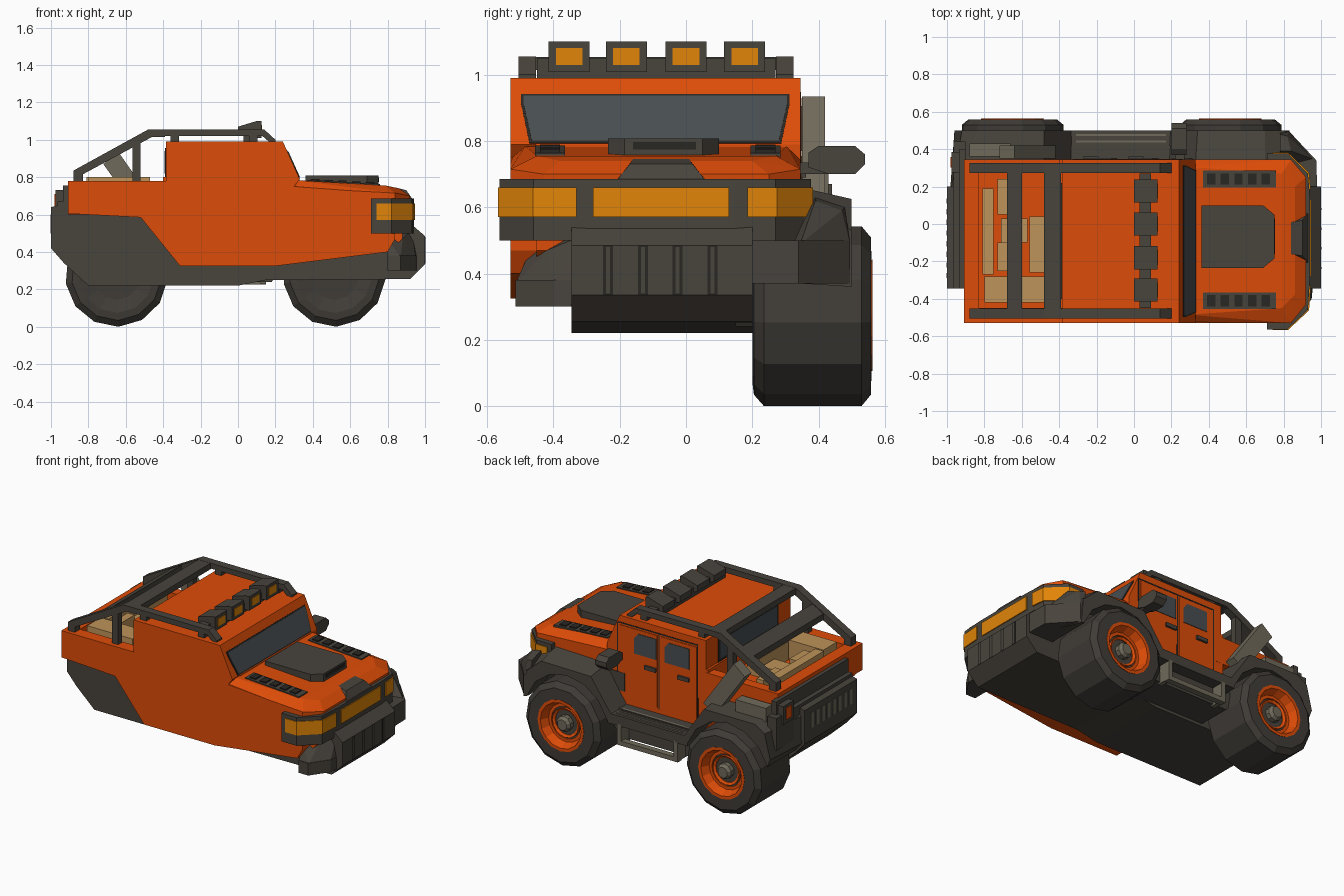
import bpy, bmesh, math


def mat(name, r, g, b):
    m = bpy.data.materials.new(name)
    lin = [((c / 255 + 0.055) / 1.055) ** 2.4 for c in (r, g, b)]
    m.diffuse_color = (*lin, 1)
    return m


ORANGE = mat("orange paint", 222, 76, 8)
DARK = mat("dark plastic", 72, 67, 60)
TYRE = mat("tyre rubber", 64, 60, 55)
OLIVE = mat("olive metal", 112, 106, 91)
AMBER = mat("amber lamp", 225, 133, 8)
TAN = mat("tan cargo", 190, 148, 90)
GLASS = mat("slate glass", 72, 78, 81)
BLACK = mat("black gap", 42, 39, 35)


def finish(name, bm, m):
    bmesh.ops.recalc_face_normals(bm, faces=bm.faces)
    me = bpy.data.meshes.new(name)
    bm.to_mesh(me)
    bm.free()
    me.materials.append(m)
    ob = bpy.data.objects.new(name, me)
    bpy.context.collection.objects.link(ob)
    return ob


def hull(name, m, pts):
    bm = bmesh.new()
    for p in pts:
        bm.verts.new(p)
    bmesh.ops.convex_hull(bm, input=bm.verts)
    bmesh.ops.dissolve_limit(bm, angle_limit=0.01, verts=bm.verts, edges=bm.edges)
    return finish(name, bm, m)


def box(name, m, x0, x1, y0, y1, z0, z1):
    return hull(name, m, [(x, y, z) for x in (x0, x1) for y in (y0, y1) for z in (z0, z1)])


def plan(name, m, pts, z0, z1):
    return hull(name, m, [(x, y, z) for x, y in pts for z in (z0, z1)])


def prism(name, m, pts, y0, y1, outer=None):
    """Side profile (x, z) extruded along y; outer is an optional far-end profile."""
    bm = bmesh.new()
    a = [bm.verts.new((x, y0, z)) for x, z in pts]
    b = [bm.verts.new((x, y1, z)) for x, z in (outer or pts)]
    bm.faces.new(a)
    bm.faces.new(b)
    for i in range(len(a)):
        j = (i + 1) % len(a)
        bm.faces.new((a[i], a[j], b[j], b[i]))
    return finish(name, bm, m)


def lathe(name, m, prof, cx, cz, n, turn=0.0):
    """Closed (radius, y) outline spun round a crosswise axle."""
    bm = bmesh.new()
    rings = []
    for i in range(n):
        a = 2 * math.pi * (i + turn) / n - math.pi / 2
        rings.append([bm.verts.new((cx + r * math.cos(a), y, cz + r * math.sin(a))) for r, y in prof])
    for i in range(n):
        p, q = rings[i], rings[(i + 1) % n]
        for k in range(len(prof)):
            l = (k + 1) % len(prof)
            bm.faces.new((p[k], p[l], q[l], q[k]))
    bmesh.ops.remove_doubles(bm, verts=bm.verts, dist=1e-5)
    return finish(name, bm, m)


# Body shell: flat side, lower body, cab
side = [(-.91, .78), (-.91, .605), (-.52, .585), (-.31, .325), (.2, .325), (.8, .4), (.84, .47),
        (.84, .71), (.3, .75), (.33, .79), (.24, .99), (-.385, .99), (-.385, .78)]
prism("flat_side_panel", ORANGE, side, -.53, -.45)
low = [(-.91, .66), (-.91, .605), (-.52, .585), (-.31, .325), (.2, .325), (.8, .4), (.88, .47), (.88, .66)]
prism("lower_body", ORANGE, low, -.451, .15)
cab = [(-.385, .6), (-.385, .99), (.24, .99), (.33, .79), (.33, .6)]
prism("cab", ORANGE, cab, -.452, .345)
box("door_block", ORANGE, -.4, .26, .1, .344, .4, .8)

# Truck bed walls and floor
box("bed_side", ORANGE, -.91, -.38, .28, .345, .6, .78)
box("bed_tail", ORANGE, -.91, -.83, -.451, .29, .6, .78)
box("bed_floor", ORANGE, -.85, -.38, -.46, .29, .6, .68)
for x0, x1, y0, y1, z1 in [(-.81, -.75, -.27, .19, .80), (-.73, -.68, .05, .24, .78), (-.73, -.68, -.25, -.1, .78),
                           (-.80, -.47, -.42, -.28, .80), (-.56, -.47, -.26, .04, .80), (-.71, -.57, -.1, .03, .75)]:
    box("cargo_box", TAN, x0, x1, y0, y1, .67, z1)

# Hood, raised scoop, vents
hull("hood", ORANGE,
     [(x, y, .6) for x, y in ((.28, -.53), (.28, .345), (.84, .345), (.91, .25), (.91, -.43), (.84, -.53))]
     + [(.28, -.53, .745), (.28, .345, .745), (.84, .345, .715), (.84, -.53, .715), (.92, .25, .7), (.92, -.43, .7),
        (.29, -.485, .785), (.29, .305, .785), (.79, .27, .755), (.79, -.45, .755), (.86, .2, .74), (.86, -.38, .74)])
hull("hood_scoop", DARK, [(x, y, z) for z in (.75, .808) for x, y in
                          ((.36, -.235), (.36, .1), (.69, .1), (.75, .05), (.75, -.185), (.69, -.235))])
box("scoop_intake", BLACK, .745, .754, -.16, .03, .775, .797)
hull("nose_plate", DARK, [(.84, -.16, .745), (.84, .01, .745), (.935, -.21, .68), (.935, .06, .68),
                          (.9, -.17, .73), (.9, .02, .73), (.84, -.21, .66), (.84, .06, .66)])
for y in (-.41, .24):
    hull("vent_panel", DARK, [(x, y + s * .045, z + d) for s in (-1, 1) for x, z in ((.37, .782), (.76, .76)) for d in (-.03, .004)])
    for i in range(5):
        x = .39 + i * .073
        box("vent_slot", BLACK, x, x + .045, y - .03, y + .03, .75, .79 - i * .0041)


# Windows and doors
def slope(y, z, d):
    return (.24 + (.99 - z) * .45 + d, y, z + d * .45)


shield = ((-.49, .935), (.305, .935), (.305, .91), (.28, .80), (-.465, .80), (-.49, .91))
hull("windshield", GLASS, [slope(y, z, d) for y, z in shield for d in (-.004, .005)])
hull("windshield_frame", BLACK, [slope(-.0925 + (y + .0925) * 1.02, .873 + (z - .873) * 1.1, d) for y, z in shield for d in (-.004, .002)])
box("rear_window_frame", BLACK, -.389, -.382, -.4, .22, .8, .955)
box("rear_window", GLASS, -.392, -.38, -.38, .2, .82, .94)
for x0, x1 in ((-.03, .13), (-.27, -.09)):
    prism("door_window", GLASS, [(x0, .77), (x0, .905), (x1 - .03, .905), (x1, .87), (x1, .77)], .34, .352)
    box("door_handle", DARK, x0, x0 + .08, .34, .362, .69, .715)
for x in (-.33, -.05, .25):
    box("door_seam", BLACK, x, x + .008, .34, .347, .45, .94)
box("door_top_seam", BLACK, -.33, .25, .34, .347, .94, .948)
for x0, x1 in ((-.32, -.06), (-.035, .24)):
    box("door_skin", ORANGE, x0, x1, .34, .3485, .46, .93)

# Chassis with front and rear skid faces
prism("underbody", DARK, [(-1, .64), (-1, .42), (-.93, .34), (-.8, .22), (0, .22), (.15, .25), (.92, .255),
                          (1, .335), (1, .485), (.93, .545), (.85, .55), (.85, .6), (-.9, .6), (-.92, .66)], -.345, .2)
for i in range(4):
    y = -.235 + i * .105
    box("grille_groove", BLACK, .99, 1.001, y - .015, y + .015, .335, .485)
    hull("grille_rib", DARK, [(x, y + s, z) for s in (-.006, .006) for x, z in ((.99, .48), (1.0015, .48), (1.0015, .34), (.93, .265))])
plan("bumper_side", DARK, [(.8, -.515), (.8, -.3), (.96, -.3), (.95, -.4), (.87, -.515)], .3, .38)
hull("bumper_upper", DARK, [(.8, -.47, .47), (.88, -.42, .47), (.93, -.3, .52), (.8, -.3, .5),
                            (.8, -.515, .37), (.87, -.515, .37), (.95, -.4, .37), (.96, -.3, .37)])
plan("bumper_right", DARK, [(.8, .15), (.8, .495), (.83, .495), (.975, .34), (.98, .15)], .37, .5)
hull("bumper_corner", DARK, [(.78, .39, .63), (.84, .39, .62), (.78, .48, .6), (.82, .47, .59),
                             (.78, .3, .49), (.78, .495, .49), (.83, .495, .49), (.96, .345, .49)])

# Headlight band wrapping the nose
plan("lamp_frame", DARK, [(.71, -.563), (.82, -.563), (.93, -.46), (.94, -.3), (.94, .15), (.93, .27), (.82, .378), (.71, .378)], .5, .685)
plan("left_headlight", AMBER, [(.74, -.568), (.822, -.568), (.936, -.462), (.945, -.33), (.9, -.33), (.74, -.5)], .57, .66)
plan("right_headlight", AMBER, [(.74, .383), (.822, .383), (.936, .275), (.945, .185), (.9, .185), (.74, .3)], .57, .66)
box("centre_light", AMBER, .93, .946, -.28, .13, .57, .66)


# Fenders and wheels on the detailed side
def arch(cx, y0, outer, far):
    arc = [(cx + .305 * math.cos(math.radians(a)), .275 + .305 * math.sin(math.radians(a))) for a in range(18, 163, 24)]
    prism("fender", DARK, outer + arc, y0, .5, far + arc)


arch(.515, .345, [(.13, .35), (.19, .42), (.33, .65), (.70, .66), (.84, .6), (.88, .37)],
     [(.14, .35), (.2, .42), (.34, .62), (.70, .625), (.81, .53), (.83, .36)])
arch(-.65, .15, [(-.985, .42), (-.985, .6), (-.88, .66), (-.48, .66), (-.33, .42), (-.28, .35)],
     [(-.96, .42), (-.92, .58), (-.85, .625), (-.48, .625), (-.34, .42), (-.29, .35)])
box("front_wheel_well", DARK, .2, .8, .14, .35, .5, .62)
for cx in (.515, -.65):
    lathe("tyre", TYRE, [(0, .22), (.13, .22), (.2, .2), (.24, .205), (.274, .235), (.274, .53), (.24, .558),
                         (.165, .56), (.15, .5), (.15, .4), (0, .4)], cx, .274, 13, .08)
    lathe("rim", ORANGE, [(.168, .563), (.148, .563), (.125, .51), (.105, .51), (.105, .49), (.15, .49)], cx, .274, 16)
    lathe("rim_inner", DARK, [(0, .5), (.11, .5), (.11, .35), (0, .35)], cx, .274, 16)
    lathe("rim_ring", ORANGE, [(.095, .515), (.08, .505), (.08, .48), (.095, .48)], cx, .274, 16)
    lathe("hub", OLIVE, [(0, .55), (.035, .55), (.05, .53), (.05, .48), (0, .48)], cx, .274, 10)

# Rocker, running board and step
prism("rocker", DARK, [(-.42, .3), (-.36, .24), (.18, .24), (.25, .33), (.2, .42), (-.36, .42)], .15, .42)
box("running_board", DARK, -.36, .22, .3, .5, .35, .415)
for y in (.4, .435, .47):
    box("board_strip", OLIVE, -.31, .17, y, y + .012, .41, .42)
box("step_bar", OLIVE, -.29, .15, .46, .5, .225, .255)
for x in (-.29, .12):
    box("step_arm", OLIVE, x, x + .03, .4, .5, .23, .36)

# Exhaust stack, fender box, mirror
prism("exhaust_stack", OLIVE, [(-.42, .62), (-.50, .56), (-.72, .87), (-.64, .935)], .35, .42)
box("fender_box", OLIVE, -.88, -.66, .36, .43, .62, .71)
hull("mirror", DARK, [(x, y, z) for x in (.2, .28) for y, z in
                      ((.37, .72), (.37, .765), (.40, .785), (.51, .785), (.54, .76), (.54, .73), (.51, .70), (.43, .70))])
box("mirror_arm", DARK, .22, .27, .33, .44, .70, .735)

# Rear bumper and tail lamp
box("rear_panel", DARK, -.965, -.9, -.345, .44, .46, .67)
box("rear_upper_corner", DARK, -.935, -.9, -.345, .4, .65, .755)
for i in range(8):
    y = -.29 + i * .057
    box("rear_rib", OLIVE, -1.003, -.99, y, y + .028, .5, .6)
box("tail_lamp_case", DARK, -.975, -.9, .275, .385, .61, .73)
box("tail_lamp", ORANGE, -.98, -.97, .302, .358, .635, .71)

# Roof rack and roll cage
rail = [(-.48, 1.055), (.14, 1.055), (.2, 1.0), (.2, .96), (.13, 1.02), (-.45, 1.02), (-.83, .815), (-.83, .77), (-.88, .77), (-.88, .835)]
for y in (-.505, .272):
    prism("cage_rail", DARK, rail, y, y + .053)
    box("cage_post", DARK, -.565, -.52, y + .005, y + .048, .76, .985)
    for x in (-.36, .06):
        box("rail_foot", DARK, x, x + .045, y + .005, y + .048, .98, 1.03)
box("cage_hoop", DARK, -.48, -.39, -.5, .32, 1.015, 1.054)
hull("cage_crossbar", DARK, [(x, y, z) for y in (-.5, .32) for x, z in ((-.68, .9), (-.60, .945), (-.68, .94), (-.60, .985))])
box("lamp_bar", DARK, .03, .09, -.45, .27, .985, 1.05)

# Roof lamps
for y in (-.353, -.18, 0, .177):
    hull("roof_lamp", DARK, [(x, y + s, z) for s in (-.062, .062) for x, z in ((0, 1.03), (0, 1.07), (.1, 1.1), (.125, 1.1), (.125, 1.008), (.06, 1.008))])
    box("roof_lamp_lens", AMBER, .12, .129, y - .04, y + .04, 1.03, 1.08)
